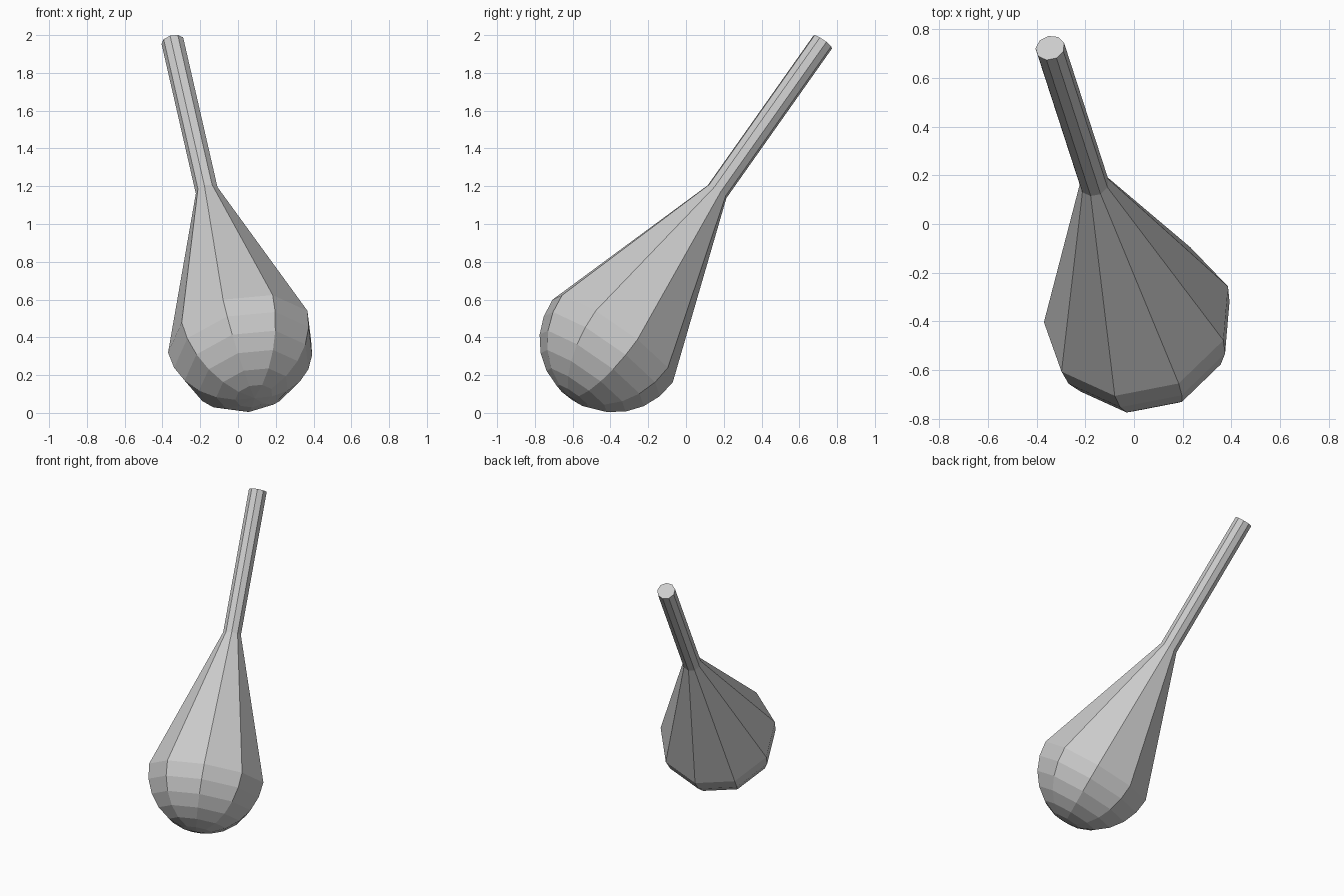
import bpy, bmesh
from math import sin, cos, pi, radians
from mathutils import Vector

if "Cube" in bpy.data.objects:
    bpy.data.objects.remove(bpy.data.objects["Cube"])

SIDES = 9
RADIUS = 0.393
bulb_centre = Vector((0.015, -0.385, 0.394))
handle_end = Vector((-0.345, 0.724, 1.965))
axis = (handle_end - bulb_centre).normalized()
length = (handle_end - bulb_centre).length

# Ring directions around the tilted axis, starting at one bulb corner
u = Vector((0.170, -0.274, 0.226))
u = (u - axis * u.dot(axis)).normalized()
v = axis.cross(u)

# Profile (distance along axis, radius): round bulb, long taper, thin handle
profile = [(-RADIUS * sin(radians(a)), RADIUS * cos(radians(a)))
           for a in range(75, -1, -15)]
profile += [(0.97, 0.061), (length, 0.061)]

bm = bmesh.new()
rings = []
for along, r in profile:
    rings.append([bm.verts.new(bulb_centre + axis * along
                  + (u * cos(2 * pi * i / SIDES) + v * sin(2 * pi * i / SIDES)) * r)
                  for i in range(SIDES)])
for a, b in zip(rings, rings[1:]):
    for i in range(SIDES):
        j = (i + 1) % SIDES
        bm.faces.new((a[i], a[j], b[j], b[i]))

# Bulb pole and flat handle end
pole = bm.verts.new(bulb_centre - axis * RADIUS)
for i in range(SIDES):
    bm.faces.new((pole, rings[0][(i + 1) % SIDES], rings[0][i]))
bm.faces.new(rings[-1])
bmesh.ops.recalc_face_normals(bm, faces=bm.faces[:])

mesh = bpy.data.meshes.new("bulb_with_handle")
bm.to_mesh(mesh)
bm.free()
bpy.context.collection.objects.link(bpy.data.objects.new("bulb_with_handle", mesh))
